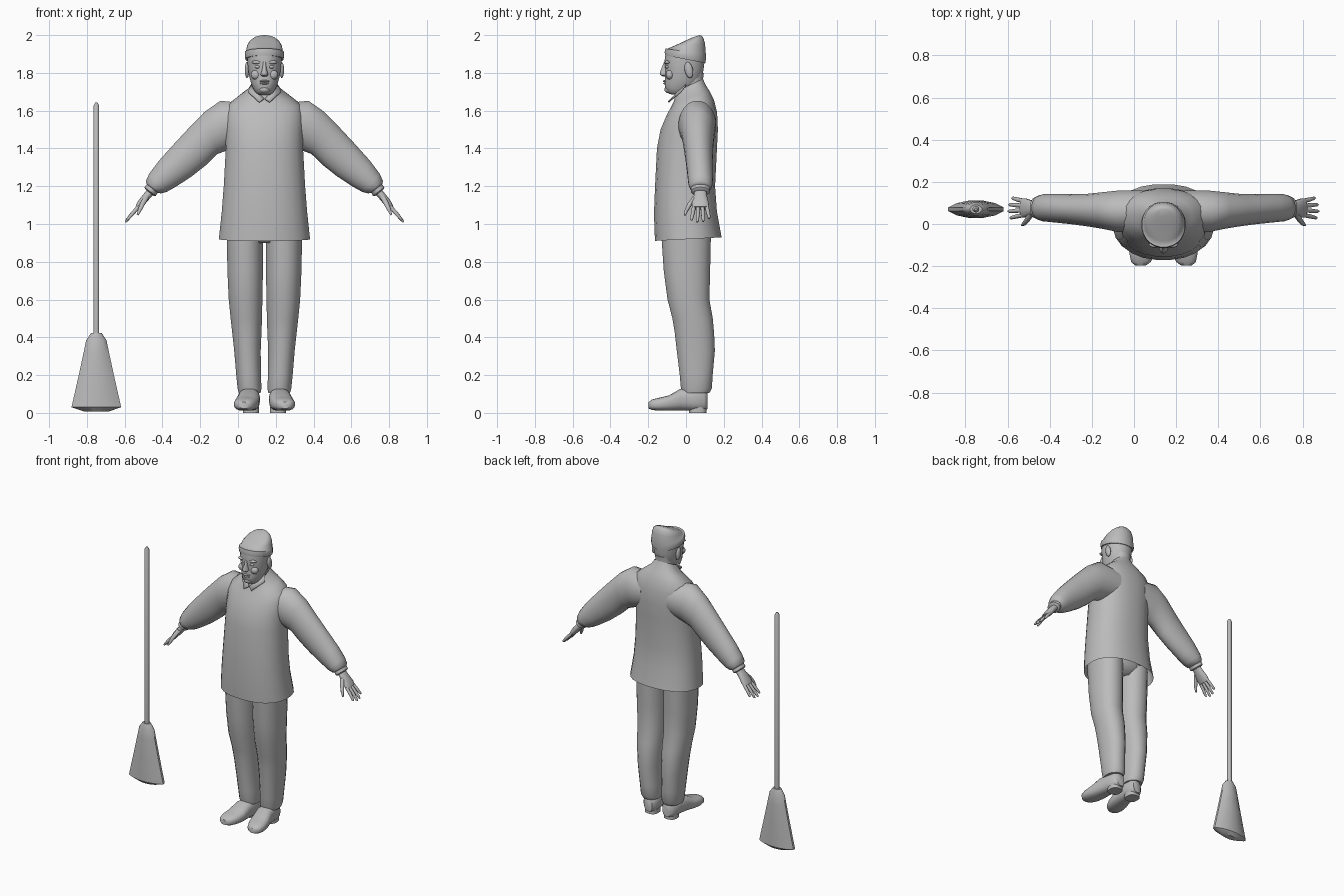
import bpy, bmesh, math
from mathutils import Matrix, Vector

CX = 0.14          # centre line of the figure
BX, BY = -0.75, 0.07   # broom position

grey = bpy.data.materials.new("plain_grey")
grey.diffuse_color = (0.5, 0.5, 0.5, 1)


def finish(name, bm, smooth=45):
    bmesh.ops.recalc_face_normals(bm, faces=bm.faces)
    me = bpy.data.meshes.new(name)
    bm.to_mesh(me)
    bm.free()
    me.materials.append(grey)
    ob = bpy.data.objects.new(name, me)
    bpy.context.collection.objects.link(ob)
    bpy.ops.object.select_all(action='DESELECT')
    ob.select_set(True)
    bpy.context.view_layer.objects.active = ob
    bpy.ops.object.shade_smooth_by_angle(angle=math.radians(smooth))
    return ob


def loft(name, rings, axis='X', n=20, p=2.2, side=1, ox=CX, caps=(True, True), smooth=50):
    """Skin over rings (x, y, z, half_a, half_b, tilt in degrees about axis)."""
    bm = bmesh.new()
    loops = []
    for x, y, z, a, b, t in rings:
        rot = Matrix.Rotation(math.radians(t), 3, axis)
        loop = []
        for i in range(n):
            ang = 2 * math.pi * (i + 0.5) / n
            c, s = math.cos(ang), math.sin(ang)
            v = Vector((math.copysign(abs(c) ** (2 / p), c) * a,
                        math.copysign(abs(s) ** (2 / p), s) * b, 0))
            v = rot @ v + Vector((x, y, z))
            loop.append(bm.verts.new((v.x * side + ox, v.y, v.z)))
        loops.append(loop)
    for lo, hi in zip(loops, loops[1:]):
        for i in range(n):
            j = (i + 1) % n
            bm.faces.new((lo[i], lo[j], hi[j], hi[i]))
    if caps[0]:
        bm.faces.new(loops[0])
    if caps[1]:
        bm.faces.new(loops[-1])
    return finish(name, bm, smooth)


def blob(name, loc, size, tilt=0):
    """Smooth ellipsoid."""
    bm = bmesh.new()
    bmesh.ops.create_uvsphere(bm, u_segments=14, v_segments=10, radius=1)
    m = (Matrix.Translation((loc[0] + CX, loc[1], loc[2]))
         @ Matrix.Rotation(math.radians(tilt), 4, 'X') @ Matrix.Diagonal((*size, 1)))
    bmesh.ops.transform(bm, matrix=m, verts=bm.verts)
    return finish(name, bm, 80)


def plate(name, pts, side, thick=0.008):
    """Thin flat panel."""
    bm = bmesh.new()
    bm.faces.new([bm.verts.new((x * side + CX, y, z)) for x, y, z in pts])
    ob = finish(name, bm)
    ob.modifiers.new("thickness", 'SOLIDIFY').thickness = thick
    ob.modifiers["thickness"].offset = 0
    return ob


# Jacket body, open at the hem
loft("jacket_body", [
    (0, 0.012, 0.92, 0.243, 0.178, 3),
    (0, -0.003, 1.06, 0.228, 0.168, 2),
    (0, -0.005, 1.20, 0.217, 0.160, 0),
    (0, 0.005, 1.40, 0.206, 0.160, 0),
    (0, 0.017, 1.50, 0.208, 0.153, 0),
    (0, 0.030, 1.58, 0.208, 0.136, 4),
    (0, 0.033, 1.635, 0.190, 0.118, 10),
    (0, 0.030, 1.675, 0.135, 0.100, 16),
    (0, 0.022, 1.705, 0.090, 0.088, 22),
    (0, 0.020, 1.735, 0.068, 0.078, 25),
    (0, 0.020, 1.715, 0.058, 0.066, 25)],
    n=24, p=2.3, caps=(False, True))

# Trouser seat hidden under the jacket
loft("trouser_seat", [
    (0, 0.0, 0.90, 0.07, 0.09, 0),
    (0, 0.0, 0.95, 0.18, 0.13, 0),
    (0, 0.0, 1.10, 0.19, 0.13, 0)])

for s, tag in ((1, "left"), (-1, "right")):
    # Sleeve, from inside the chest to the gathered wrist
    loft(tag + "_sleeve", [
        (0.10, 0.060, 1.53, 0.110, 0.100, -90),
        (0.21, 0.060, 1.523, 0.133, 0.100, -80),
        (0.283, 0.064, 1.482, 0.118, 0.088, -73),
        (0.355, 0.066, 1.41, 0.110, 0.078, -66),
        (0.43, 0.070, 1.34, 0.100, 0.072, -63),
        (0.515, 0.075, 1.265, 0.083, 0.068, -57),
        (0.565, 0.077, 1.217, 0.067, 0.065, -46),
        (0.588, 0.077, 1.195, 0.052, 0.058, -40),
        (0.594, 0.077, 1.188, 0.038, 0.050, -38)], axis='Y', p=2)
    loft(tag + "_cuff", [
        (0.585, 0.077, 1.20, 0.036, 0.050, -38),
        (0.605, 0.077, 1.172, 0.038, 0.051, -38),
        (0.609, 0.077, 1.167, 0.030, 0.042, -38)], axis='Y', p=2)
    # Palm
    loft(tag + "_palm", [
        (0.595, 0.077, 1.18, 0.022, 0.032, -38),
        (0.625, 0.076, 1.145, 0.021, 0.036, -38),
        (0.655, 0.076, 1.108, 0.020, 0.046, -38),
        (0.672, 0.076, 1.085, 0.014, 0.045, -38)], axis='Y', n=12)
    # Four fingers, fanned out
    for k, (f, length) in enumerate(((-1.5, 0.88), (-0.5, 1.0), (0.5, 0.96), (1.5, 0.76))):
        y0, y1 = 0.076 + f * 0.022, 0.076 + f * 0.031
        dx, dz = 0.072 * length, -0.082 * length
        loft(f"{tag}_finger_{k + 1}", [
            (0.66, y0, 1.098, 0.011, 0.011, -38),
            (0.665 + dx * 0.5, (y0 + y1) / 2, 1.094 + dz * 0.5, 0.011, 0.0105, -38),
            (0.665 + dx * 0.9, y1, 1.092 + dz * 0.9, 0.008, 0.008, -38),
            (0.665 + dx, y1, 1.092 + dz, 0.004, 0.004, -38)], axis='Y', n=8, p=2)
    loft(tag + "_thumb", [
        (0.625, 0.052, 1.145, 0.015, 0.015, -25),
        (0.645, 0.022, 1.108, 0.014, 0.014, -25),
        (0.660, 0.004, 1.075, 0.011, 0.011, -25),
        (0.672, -0.006, 1.047, 0.005, 0.005, -25)], axis='Y', n=8, p=2)
    # Trouser leg
    loft(tag + "_trouser_leg", [
        (0.078, 0.052, 0.105, 0.058, 0.072, 0),
        (0.079, 0.055, 0.13, 0.064, 0.083, 0),
        (0.084, 0.054, 0.20, 0.066, 0.088, 0),
        (0.090, 0.052, 0.33, 0.071, 0.102, 0),
        (0.093, 0.045, 0.42, 0.078, 0.105, 0),
        (0.096, 0.035, 0.50, 0.084, 0.108, 0),
        (0.100, 0.013, 0.60, 0.090, 0.112, 0),
        (0.102, 0.005, 0.75, 0.095, 0.124, 0),
        (0.104, 0.000, 0.97, 0.097, 0.134, 0)])
    # Shoe, from heel to toe
    loft(tag + "_shoe", [
        (0.070, 0.115, 0.062, 0.030, 0.042, 90),
        (0.072, 0.095, 0.066, 0.047, 0.055, 90),
        (0.076, 0.040, 0.070, 0.052, 0.059, 90),
        (0.082, -0.030, 0.070, 0.058, 0.058, 90),
        (0.092, -0.090, 0.052, 0.064, 0.041, 90),
        (0.101, -0.140, 0.046, 0.061, 0.035, 90),
        (0.107, -0.180, 0.043, 0.047, 0.028, 90),
        (0.109, -0.198, 0.040, 0.024, 0.017, 90)], p=2.6)
    loft(tag + "_shoe_heel", [
        (0.072, 0.062, 0.0, 0.043, 0.046, 0),
        (0.072, 0.062, 0.03, 0.043, 0.046, 0)], p=2.8)
    # Collar flap
    plate(tag + "_collar_flap", [
        (0.068, 0.0, 1.738), (0.002, -0.078, 1.662),
        (0.028, -0.094, 1.645), (0.088, -0.030, 1.700)], s and s)
    # Ear, eye and brow
    blob(tag + "_ear", (0.092 * s, 0.015, 1.815), (0.012, 0.022, 0.043), 12)
    blob(tag + "_eye", (0.036 * s, -0.098, 1.832), (0.016, 0.012, 0.009))
    blob(tag + "_brow", (0.038 * s, -0.098, 1.856), (0.031, 0.015, 0.010))
    blob(tag + "_cheek", (0.045 * s, -0.085, 1.79), (0.028, 0.022, 0.026))

# The right-hand limbs are reflected copies of the left-hand ones
for ob in list(bpy.data.objects):
    limb = any(w in ob.name for w in ("sleeve", "cuff", "palm", "finger", "thumb", "leg", "shoe"))
    if ob.name.startswith("right_") and limb:
        bm = bmesh.new()
        bm.from_mesh(ob.data)
        for v in bm.verts:
            v.co.x = 2 * CX - v.co.x
        bmesh.ops.reverse_faces(bm, faces=bm.faces)
        bm.to_mesh(ob.data)
        bm.free()

# Neck and head
loft("neck", [
    (0, 0.025, 1.64, 0.062, 0.070, 15),
    (0, 0.022, 1.72, 0.059, 0.066, 10),
    (0, 0.025, 1.80, 0.062, 0.070, 0)])
loft("head", [
    (0, -0.060, 1.684, 0.030, 0.028, -8),
    (0, -0.052, 1.695, 0.046, 0.052, -8),
    (0, -0.038, 1.715, 0.059, 0.074, -6),
    (0, -0.022, 1.745, 0.071, 0.092, 0),
    (0, -0.012, 1.78, 0.081, 0.099, 0),
    (0, -0.008, 1.82, 0.087, 0.102, 0),
    (0, -0.008, 1.86, 0.091, 0.107, 0),
    (0, -0.004, 1.91, 0.090, 0.104, 0)], n=24, p=2.1)
loft("nose", [
    (0, -0.106, 1.782, 0.014, 0.018, 0),
    (0, -0.113, 1.790, 0.021, 0.026, 0),
    (0, -0.112, 1.802, 0.018, 0.028, 0),
    (0, -0.106, 1.830, 0.010, 0.022, 0),
    (0, -0.102, 1.858, 0.010, 0.015, 0)], n=12, p=2)
blob("upper_lip", (0, -0.108, 1.756), (0.028, 0.015, 0.006))
blob("lower_lip", (0, -0.106, 1.744), (0.024, 0.015, 0.006))
blob("chin", (0, -0.092, 1.712), (0.028, 0.022, 0.020))

# Knitted cap with a turned-up band, higher at the front
loft("cap", [
    (0, -0.004, 1.872, 0.094, 0.104, -11),
    (0, -0.004, 1.872, 0.101, 0.110, -11),
    (0, -0.004, 1.890, 0.105, 0.112, -11),
    (0, -0.002, 1.912, 0.103, 0.109, -9),
    (0, 0.002, 1.916, 0.098, 0.104, -6),
    (0, 0.010, 1.945, 0.092, 0.092, 6),
    (0, 0.022, 1.967, 0.078, 0.073, 14),
    (0, 0.037, 1.983, 0.056, 0.047, 18),
    (0, 0.050, 1.993, 0.028, 0.022, 18)], n=24, p=2.1)

# Broom: handle with pointed tip, and flared flat bristles
loft("broom_handle", [
    (0, BY, 0.38, 0.016, 0.016, 0),
    (0, BY, 1.625, 0.016, 0.016, 0),
    (0, BY, 1.643, 0.006, 0.006, 0)], n=10, p=2, ox=BX)
loft("broom_bristles", [
    (0, BY, 0.008, 0.070, 0.022, 0),
    (0, BY, 0.030, 0.137, 0.044, 0),
    (0, BY, 0.200, 0.097, 0.042, 0),
    (0, BY, 0.320, 0.070, 0.038, 0),
    (0, BY, 0.385, 0.056, 0.033, 0),
    (0, BY, 0.422, 0.030, 0.022, 0)], n=12, p=1.7, ox=BX, smooth=40)
